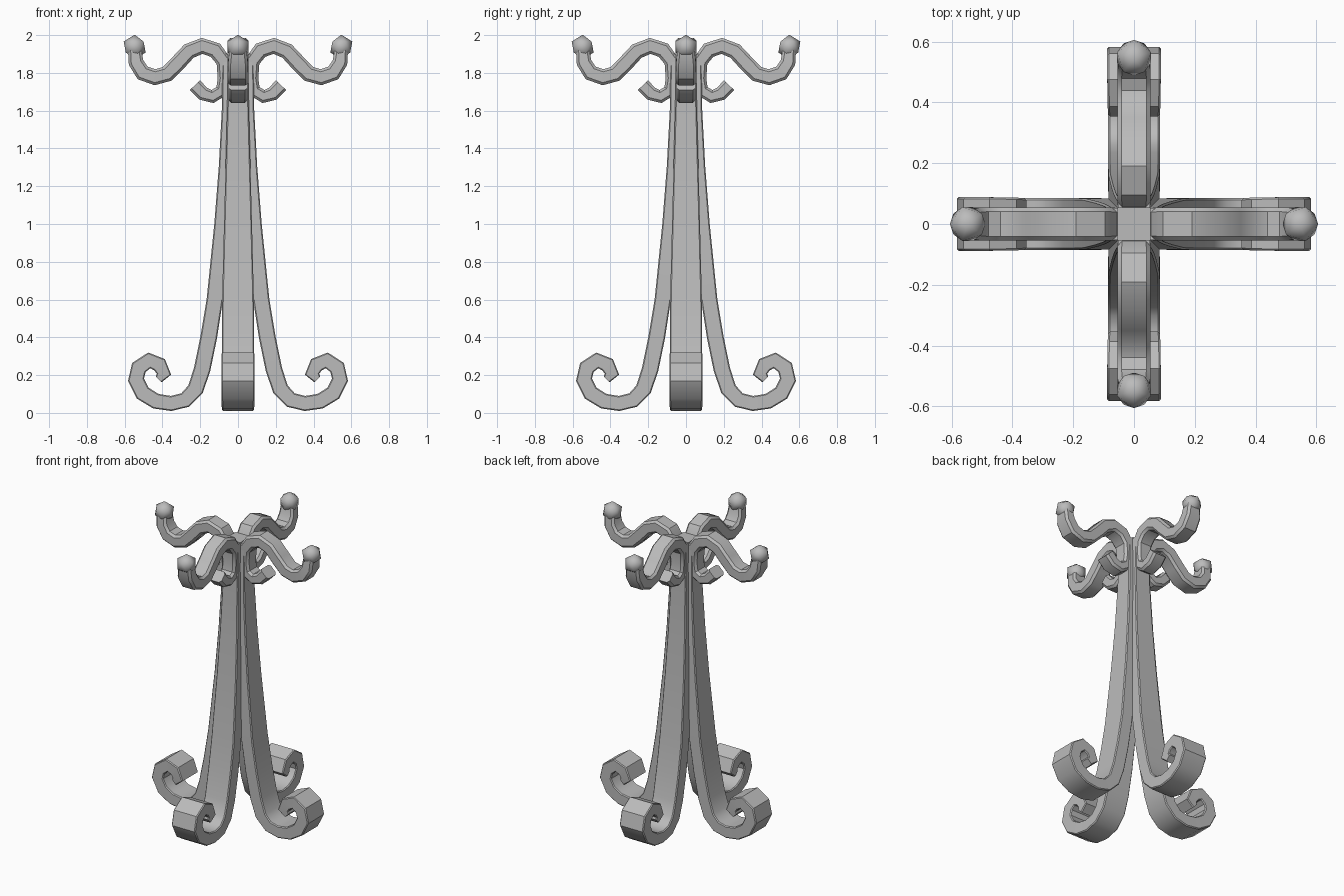
import bpy, bmesh, math
from mathutils import Vector, Matrix

if "Cube" in bpy.data.objects:
    bpy.data.objects.remove(bpy.data.objects["Cube"])

metal = bpy.data.materials.new("grey metal")
metal.diffuse_color = (0.5, 0.5, 0.5, 1)
metal.use_nodes = True
metal.node_tree.nodes["Principled BSDF"].inputs["Base Color"].default_value = metal.diffuse_color


def finish(bm, name, angle):
    bmesh.ops.recalc_face_normals(bm, faces=bm.faces)
    me = bpy.data.meshes.new(name)
    bm.to_mesh(me)
    bm.free()
    me.materials.append(metal)
    ob = bpy.data.objects.new(name, me)
    bpy.context.collection.objects.link(ob)
    bpy.ops.object.select_all(action='DESELECT')
    ob.select_set(True)
    bpy.context.view_layer.objects.active = ob
    bpy.ops.object.shade_smooth_by_angle(angle=math.radians(angle))
    return ob


def sweep(name, path, chamfer, turn):
    """Sweep a chamfered bar along (x, z, half_width, thickness) in the xz plane."""
    bm = bmesh.new()
    rings = []
    for i, (x, z, w, t) in enumerate(path):
        a, b = path[max(i - 1, 0)], path[min(i + 1, len(path) - 1)]
        d = Vector((b[0] - a[0], b[1] - a[1])).normalized()
        h, c = t / 2, chamfer
        section = [(w, h - c), (w - c, h), (c - w, h), (-w, h - c),
                   (-w, c - h), (c - w, -h), (w - c, -h), (w, c - h)]
        rings.append([bm.verts.new((x - d.y * n, y, z + d.x * n)) for y, n in section])
    for r, s in zip(rings, rings[1:]):
        for k in range(8):
            bm.faces.new((r[k], r[(k + 1) % 8], s[(k + 1) % 8], s[k]))
    bm.faces.new(rings[0])
    bm.faces.new(rings[-1])
    bm.transform(Matrix.Rotation(turn, 4, 'Z'))
    return finish(bm, name, 35)


# Leg: tapering upright that ends in a scroll foot
leg = [(0.045, 1.90, .052, .075), (0.047, 1.60, .058, .078), (0.062, 1.30, .066, .08),
       (0.084, 1.00, .074, .083), (0.123, 0.60, .084, .086), (0.155, 0.40, .085, .088),
       (0.19, 0.23, .085, .088), (0.225, 0.125, .085, .086), (0.28, 0.068, .085, .082),
       (0.355, 0.05, .085, .08), (0.435, 0.062, .086, .082), (0.505, 0.105, .087, .085),
       (0.54, 0.175, .088, .086), (0.525, 0.24, .088, .086), (0.47, 0.278, .088, .084),
       (0.415, 0.255, .087, .082), (0.392, 0.205, .085, .076), (0.42, 0.178, .082, .045)]

# Arm: small lower hook, rise along the column, arch and upper hook
arm = [(0.228, 1.735, .05, .075), (0.185, 1.69, .05, .075), (0.135, 1.675, .05, .07),
       (0.085, 1.705, .05, .07), (0.07, 1.77, .05, .075), (0.075, 1.86, .053, .08),
       (0.12, 1.92, .055, .085), (0.19, 1.943, .055, .085), (0.26, 1.915, .055, .085),
       (0.32, 1.85, .055, .085), (0.375, 1.795, .055, .085), (0.44, 1.777, .055, .085),
       (0.505, 1.80, .055, .085), (0.54, 1.855, .053, .08), (0.548, 1.93, .045, .07)]

for i, side in enumerate(("right", "back", "left", "front")):
    turn = i * math.pi / 2
    sweep("leg_" + side, leg, 0.006, turn)
    sweep("arm_" + side, arm, 0.014, turn)
    # Ball on the arm tip
    bm = bmesh.new()
    bmesh.ops.create_icosphere(bm, subdivisions=1, radius=0.065)
    bm.transform(Matrix.Rotation(turn, 4, 'Z') @ Matrix.Translation((0.547, 0, 1.937)))
    finish(bm, "ball_" + side, 60)

# Core joining the tops of the legs
bm = bmesh.new()
bmesh.ops.create_cube(bm, size=1)
bm.transform(Matrix.Translation((0, 0, 1.78)) @ Matrix.Diagonal((.11, .11, .25, 1)))
finish(bm, "top_core", 30)
